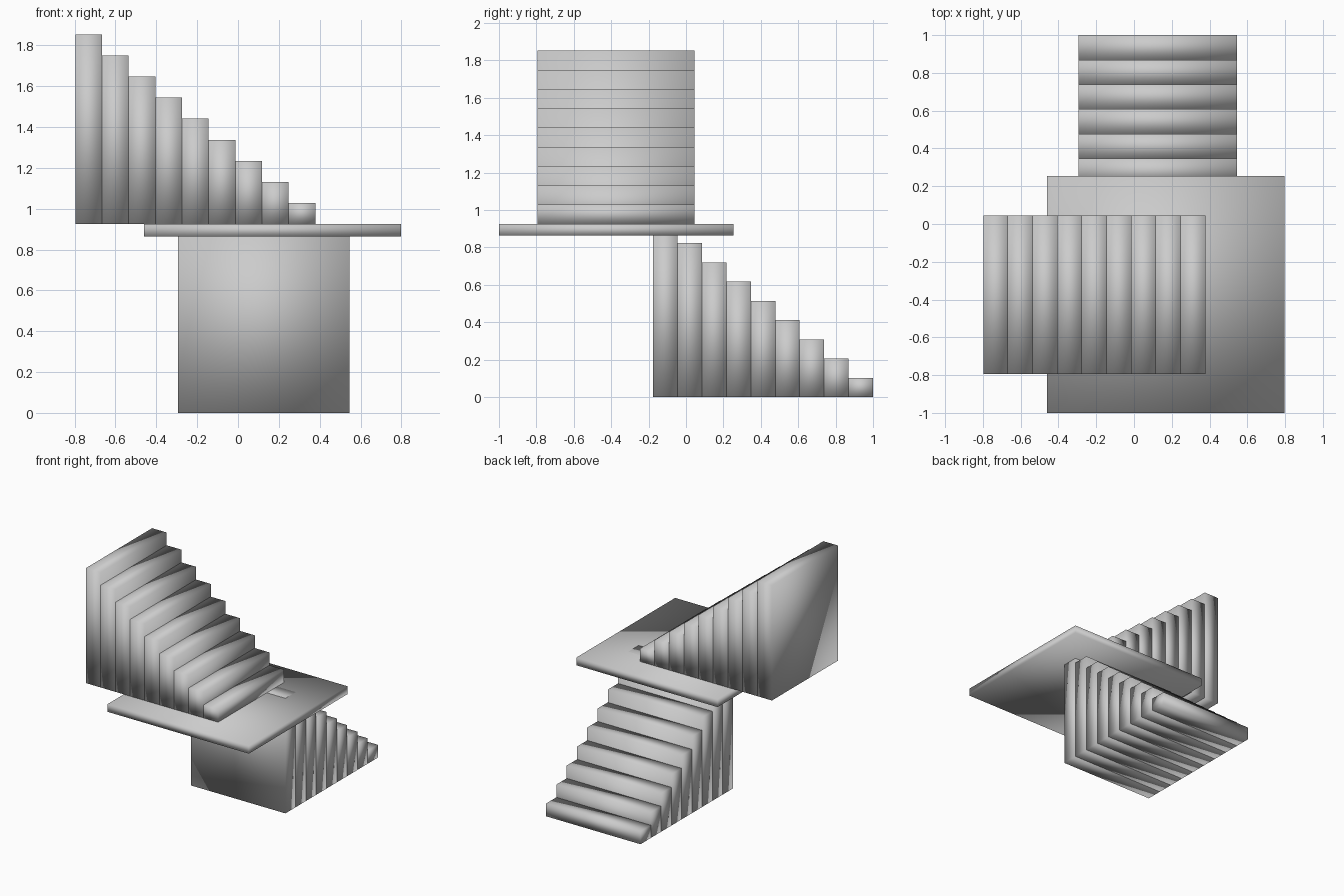
import bpy, bmesh
from mathutils import Vector

if "Cube" in bpy.data.objects:
    bpy.data.objects.remove(bpy.data.objects["Cube"])

STEPS = 9
RUN = 1.1755 / STEPS      # depth of one step
RISE = 0.926 / STEPS      # height of one step
FLOOR = 0.926             # top of the landing


def box(name, lo, hi):
    """Smooth-shaded box between two corners."""
    lo, hi = Vector(lo), Vector(hi)
    bm = bmesh.new()
    bmesh.ops.create_cube(bm, size=1)
    for v in bm.verts:
        v.co = (lo + hi) / 2 + v.co * (hi - lo)
    for f in bm.faces:
        f.smooth = True
    mesh = bpy.data.meshes.new(name)
    bm.to_mesh(mesh)
    bm.free()
    obj = bpy.data.objects.new(name, mesh)
    bpy.context.collection.objects.link(obj)
    return obj


# Landing slab between the two flights
box("landing", (-0.46, -1.0, 0.863), (0.797, 0.255, FLOOR))

for i in range(STEPS):
    h = RISE * (i + 1)
    # Lower flight climbs from the back towards the front
    y = 1.0 - RUN * i
    box(f"lower_step_{i + 1}", (-0.295, y - RUN, 0), (0.545, y, h))
    # Upper flight climbs from the landing towards the left
    x = 0.379 - RUN * i
    box(f"upper_step_{i + 1}", (x - RUN, -0.795, FLOOR), (x, 0.045, FLOOR + h))
